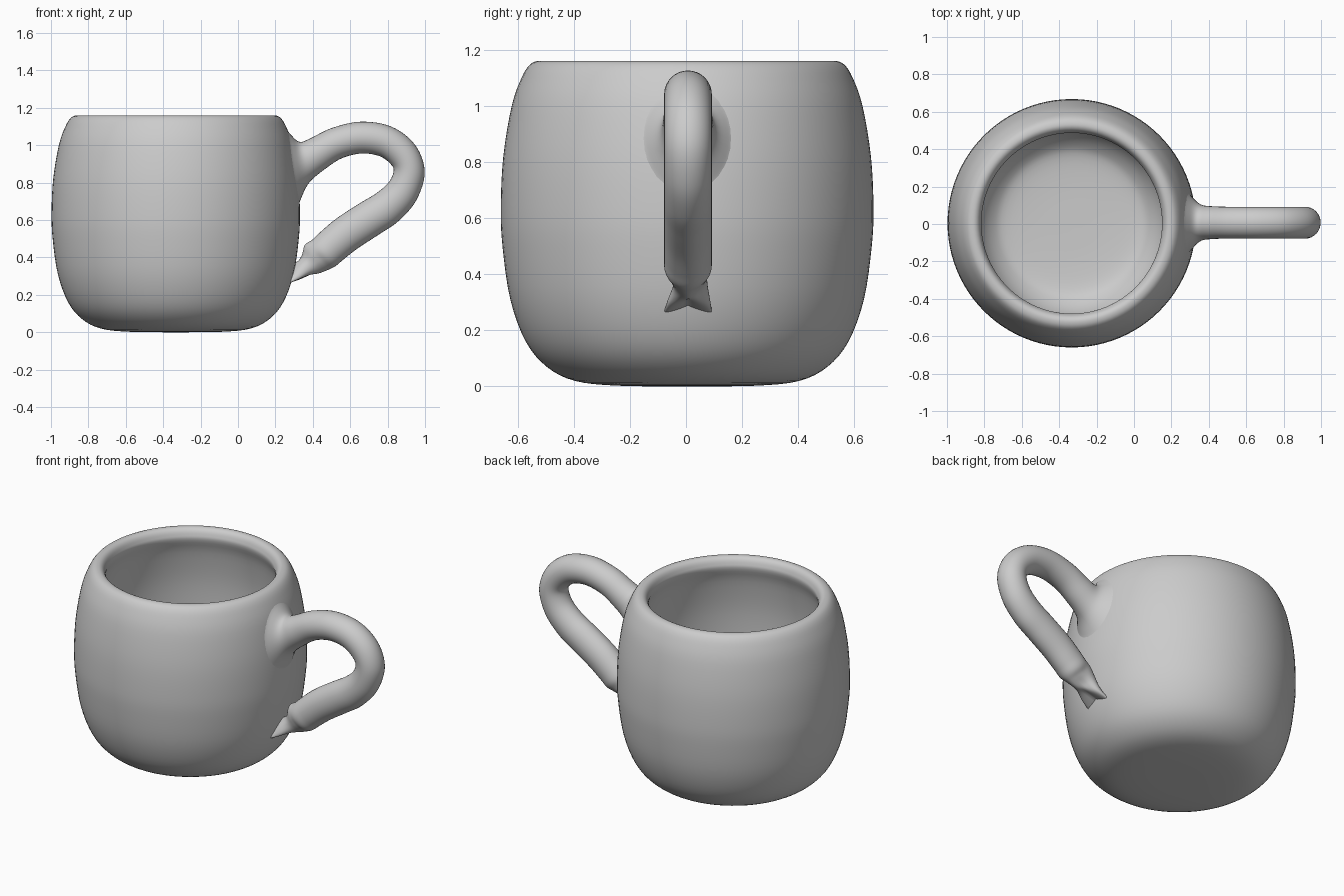
import bpy, bmesh, math, random
from mathutils import Vector

if "Cube" in bpy.data.objects:
    bpy.data.objects.remove(bpy.data.objects["Cube"])

random.seed(4)
CX, CY = -0.333, 0.004


def catmull(pts, steps):
    """Smooth list of vectors passing through pts."""
    out = []
    for i in range(len(pts) - 1):
        a, b, c, d = (pts[max(i - 1, 0)], pts[i], pts[i + 1], pts[min(i + 2, len(pts) - 1)])
        for s in range(steps):
            t = s / steps
            out.append(0.5 * (2 * b + (c - a) * t + (2 * a - 5 * b + 4 * c - d) * t * t
                              + (3 * b - a - 3 * c + d) * t ** 3))
    return out + [pts[-1].copy()]


def finish(bm, name, angle):
    bmesh.ops.remove_doubles(bm, verts=bm.verts, dist=1e-5)
    bmesh.ops.recalc_face_normals(bm, faces=bm.faces)
    mesh = bpy.data.meshes.new(name)
    bm.to_mesh(mesh)
    bm.free()
    ob = bpy.data.objects.new(name, mesh)
    bpy.context.collection.objects.link(ob)
    bpy.ops.object.select_all(action='DESELECT')
    bpy.context.view_layer.objects.active = ob
    ob.select_set(True)
    bpy.ops.object.shade_smooth_by_angle(angle=math.radians(angle))
    return ob


def bridge(bm, rings):
    """Skin a list of closed rings of coordinates."""
    vr = [[bm.verts.new(p) for p in r] for r in rings]
    n = len(vr[0])
    for r0, r1 in zip(vr, vr[1:]):
        for i in range(n):
            bm.faces.new((r0[i], r0[(i + 1) % n], r1[(i + 1) % n], r1[i]))
    return vr


# Cup: one thick-walled profile (radius, height), up the outside, over the round lip, down the inside
profile = catmull([Vector(p) for p in (
    (0.02, 0), (0.25, 0.003), (0.40, 0.02), (0.50, 0.07), (0.575, 0.16), (0.63, 0.31),
    (0.658, 0.5), (0.664, 0.64), (0.655, 0.82), (0.625, 1.0), (0.59, 1.10),
    (0.56, 1.147), (0.528, 1.16), (0.503, 1.151), (0.488, 1.125), (0.485, 1.09),
    (0.515, 1.0), (0.545, 0.82), (0.553, 0.64), (0.547, 0.5), (0.522, 0.34), (0.48, 0.225),
    (0.42, 0.15), (0.35, 0.115), (0.2, 0.102), (0.02, 0.1))], 4)
SEG = 96
bm = bmesh.new()
rings = [[(CX + r * math.cos(2 * math.pi * i / SEG), CY + r * math.sin(2 * math.pi * i / SEG), z)
          for i in range(SEG)] for r, z in profile]
vr = bridge(bm, rings)
bm.faces.new(vr[0])
bm.faces.new(vr[-1])
finish(bm, "cup", 50)


def cup_radius(z):
    for a, b in zip(profile, profile[1:]):
        if a.y <= z <= b.y:
            return a.x + (b.x - a.x) * (z - a.y) / (b.y - a.y)
    return 0.5


# Handle: flared root on the cup wall, then rings along the loop (x, z, in-plane radius, y radius)
path = [(0.355, 0.91, 0.112, 0.098), (0.43, 0.958, 0.09, 0.087), (0.53, 1.012, 0.085, 0.085),
        (0.66, 1.041, 0.085, 0.085), (0.79, 1.02, 0.085, 0.085), (0.882, 0.95, 0.083, 0.085),
        (0.915, 0.86, 0.083, 0.085), (0.88, 0.755, 0.088, 0.085), (0.80, 0.67, 0.095, 0.085),
        (0.70, 0.605, 0.098, 0.085), (0.585, 0.53, 0.098, 0.085), (0.505, 0.465, 0.096, 0.085),
        (0.46, 0.425, 0.094, 0.084)]
N = 32
angles = [2 * math.pi * i / N for i in range(N)]
HY = 0.007
rings = []
for ry, rz, lift in ((0.18, 0.225, -0.008), (0.145, 0.175, 0.006)):
    ring = []
    for a in angles:
        y, z = HY + ry * math.cos(a), 0.885 + rz * math.sin(a)
        ring.append(Vector((CX + math.sqrt(cup_radius(z) ** 2 - y * y) + lift, y, z)))
    rings.append(ring)
for i, (x, z, ru, rv) in enumerate(path):
    p, q = path[max(i - 1, 0)], path[min(i + 1, len(path) - 1)]
    t = Vector((q[0] - p[0], q[1] - p[1])).normalized()
    if i == 0:
        t = Vector((0.97, 0.24))
    rings.append([Vector((x - t.y * ru * math.sin(a), HY + rv * math.cos(a),
                          z + t.x * ru * math.sin(a))) for a in angles])

# Crumpled lower end: uneven, pinched rings ending in two prongs
for x, z, ru, rv, rough in ((0.425, 0.395, 0.088, 0.075, 0.15), (0.38, 0.36, 0.065, 0.062, 0.22),
                            (0.33, 0.32, 0.04, 0.075, 0.1), (0.275, 0.285, 0.02, 0.085, 0)):
    bumps = [1 + random.uniform(-rough, rough) for _ in range(8)]
    ring = []
    for i, a in enumerate(angles):
        k = bumps[i // 4] * (1 - i % 4 / 4) + bumps[(i // 4 + 1) % 8] * (i % 4 / 4)
        drop = 0.035 * (abs(math.cos(a)) - 0.5) * (1 if x < 0.36 else 0)
        ring.append(Vector((x + 0.7 * ru * k * math.sin(a), HY + rv * k * math.cos(a),
                            z - 0.7 * ru * k * math.sin(a) - drop)))
    rings.append(ring)

columns = [catmull([r[i] for r in rings], 6) for i in range(N)]
bm = bmesh.new()
vr = bridge(bm, [list(r) for r in zip(*columns)])
bm.faces.new(vr[-1])
finish(bm, "handle", 60)
